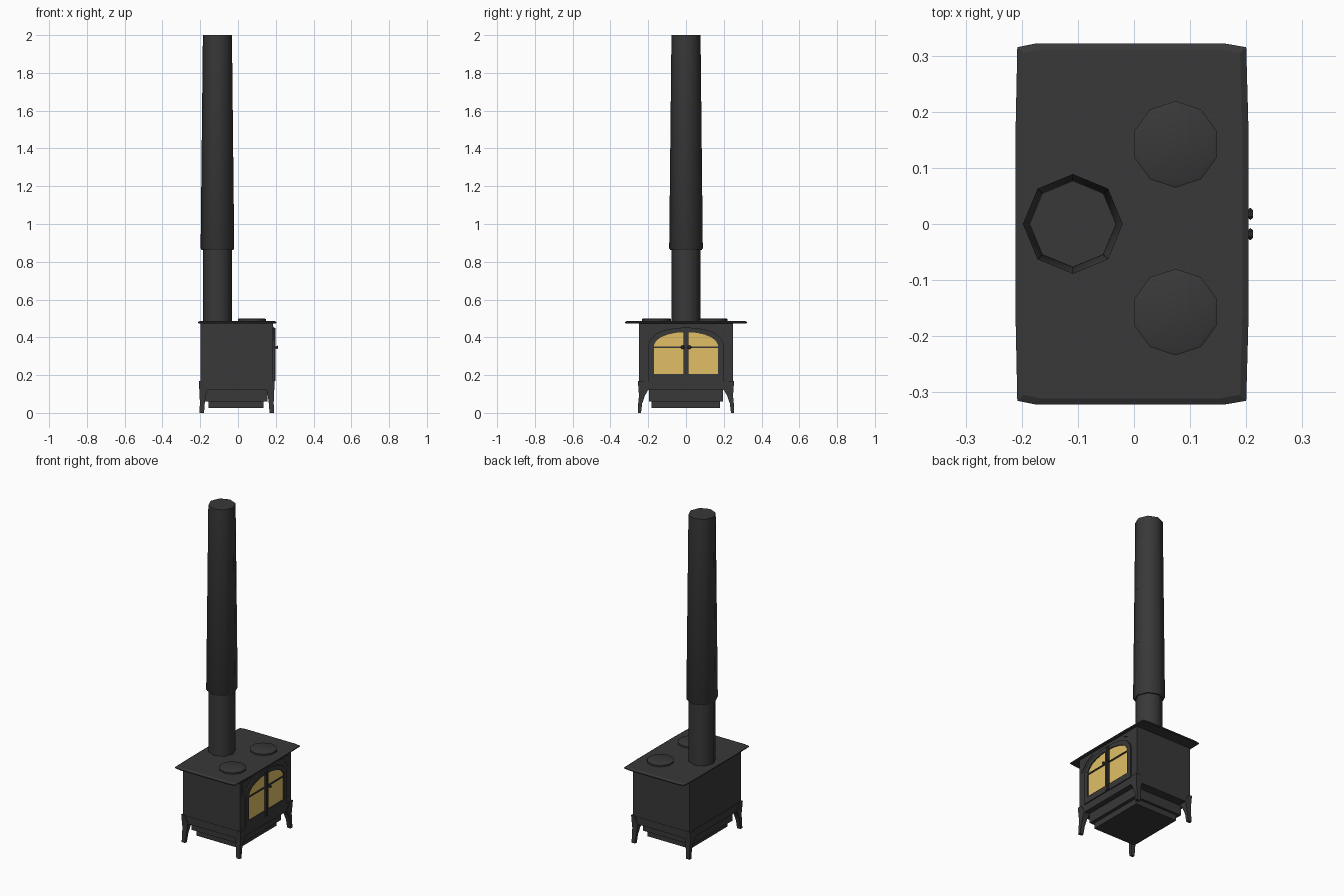
import bpy, bmesh
from math import sin, cos, pi, radians

if "Cube" in bpy.data.objects:
    bpy.data.objects.remove(bpy.data.objects["Cube"])


def material(name, rgb):
    m = bpy.data.materials.new(name)
    m.diffuse_color = (*rgb, 1)
    m.use_nodes = True
    m.node_tree.nodes["Principled BSDF"].inputs["Base Color"].default_value = m.diffuse_color
    return m


IRON = material("dark_iron", (0.04, 0.04, 0.04))
GLOW = material("amber_glass", (0.75, 0.52, 0.13))


def finish(name, bm, mat=IRON, smooth=None):
    bmesh.ops.recalc_face_normals(bm, faces=bm.faces)
    me = bpy.data.meshes.new(name)
    bm.to_mesh(me)
    bm.free()
    ob = bpy.data.objects.new(name, me)
    bpy.context.collection.objects.link(ob)
    me.materials.append(mat)
    if smooth:
        bpy.ops.object.select_all(action='DESELECT')
        ob.select_set(True)
        bpy.context.view_layer.objects.active = ob
        bpy.ops.object.shade_smooth_by_angle(angle=radians(smooth))
    return ob


def loft(name, rings, mat=IRON, smooth=None, closed=False):
    """Skin equal-length rings of points; cap the ends or close the loop."""
    bm = bmesh.new()
    vs = [[bm.verts.new(p) for p in r] for r in rings]
    pairs = list(zip(vs, vs[1:]))
    if closed:
        pairs.append((vs[-1], vs[0]))
    else:
        bm.faces.new(vs[0])
        bm.faces.new(vs[-1])
    n = len(vs[0])
    for a, b in pairs:
        for i in range(n):
            j = (i + 1) % n
            bm.faces.new((a[i], a[j], b[j], b[i]))
    return finish(name, bm, mat, smooth)


def rect(x0, x1, y0, y1, z):
    return [(x0, y0, z), (x1, y0, z), (x1, y1, z), (x0, y1, z)]


def box(name, x, y, z, mat=IRON):
    return loft(name, [rect(*x, *y, z[0]), rect(*x, *y, z[1])], mat)


def lathe(name, cx, cy, profile, sides, smooth):
    rings = [[(cx + r * cos(pi / 2 + 2 * pi * i / sides),
               cy + r * sin(pi / 2 + 2 * pi * i / sides), z)
              for i in range(sides)] for r, z in profile]
    return loft(name, rings, IRON, smooth)


# Firebox, skirt and stepped ash pan
box("firebox", (-0.198, 0.186), (-0.248, 0.248), (0.12, 0.478))
box("base_skirt", (-0.202, 0.190), (-0.250, 0.250), (0.12, 0.165))
box("ash_step", (-0.177, 0.156), (-0.197, 0.195), (0.06, 0.121))
box("ash_pan", (-0.155, 0.135), (-0.182, 0.179), (0.025, 0.061))

# Top plate with slightly bowed outline and bevelled upper edge
half = [(0.204, 0.17), (0.200, 0.315), (0.160, 0.322),
        (-0.174, 0.322), (-0.208, 0.315), (-0.211, 0.17)]
outline = half + [(x, -y) for x, y in reversed(half)]


def plate_ring(inset, z):
    return [(-0.003 + (x + 0.003) * (1 - inset / 0.207),
             y * (1 - inset / 0.32), z) for x, y in outline]


loft("top_plate", [plate_ring(0.004, 0.473), plate_ring(0, 0.477),
                   plate_ring(0, 0.481), plate_ring(0.011, 0.487)])

# Hot plates
for label, y in (("left", -0.157), ("right", 0.142)):
    lathe(label + "_hot_plate", 0.074, y,
          [(0.077, 0.48), (0.077, 0.497), (0.07, 0.5)], 10, 60)

# Stove pipe: straight lower length, tapering sleeve above
lathe("lower_pipe", -0.109, 0, [(0.076, 0.48), (0.076, 0.88)], 8, 50)
lathe("upper_pipe", -0.109, 0,
      [(0.083, 0.862), (0.089, 0.872), (0.077, 2.0)], 8, 50)

# Splayed legs: sections as outer x, inner x, outer y, inner y, height
leg = [(0.196, 0.172, 0.255, 0.238, 0), (0.194, 0.168, 0.253, 0.232, 0.05),
       (0.195, 0.163, 0.249, 0.218, 0.09), (0.197, 0.156, 0.251, 0.200, 0.122),
       (0.199, 0.175, 0.255, 0.225, 0.168)]
for end, sx, ox in (("front", 1, -0.005), ("back", -1, -0.008)):
    for side, sy in (("left", -1), ("right", 1)):
        loft(f"{end}_{side}_leg",
             [rect(sx * a + ox, sx * b + ox, sy * c, sy * d, z)
              for a, b, c, d, z in leg], IRON, 35)

# Arched double doors
outer = [(0.001, 0.167), (0.2, 0.167), (0.2, 0.36), (0.188, 0.39),
         (0.162, 0.417), (0.115, 0.438), (0.06, 0.449), (0.001, 0.452)]
inner = [(0.013, 0.205), (0.17, 0.205), (0.17, 0.358), (0.16, 0.378),
         (0.138, 0.398), (0.1, 0.414), (0.055, 0.424), (0.013, 0.427)]
for side, s in (("left", -1), ("right", 1)):
    def ring(points, x):
        return [(x, s * y, z) for y, z in points]

    def span(a, b):
        return tuple(sorted((s * a, s * b)))

    loft(side + "_door_frame",
         [ring(outer, 0.184), ring(outer, 0.194),
          ring(inner, 0.194), ring(inner, 0.184)], closed=True)
    loft(side + "_window", [ring(inner, 0.184), ring(inner, 0.188)], GLOW)
    box(side + "_window_bar", (0.185, 0.193), span(0.01, 0.172), (0.344, 0.352))
    box(side + "_door_stile", (0.185, 0.198), span(0.001, 0.013), (0.17, 0.45))
    # Raised corner panel beside the arch
    corner = [(0.228, 0.38), (0.228, 0.458), (0.13, 0.458),
              (0.185, 0.432), (0.212, 0.40)]
    loft(side + "_corner_panel", [ring(corner, 0.184), ring(corner, 0.189)])
    # Door knob
    loft(side + "_knob",
         [[(x, s * 0.018 + r * cos(pi * i / 3), 0.347 + r * sin(pi * i / 3))
           for i in range(6)]
          for x, r in ((0.195, 0.005), (0.202, 0.006), (0.207, 0.011), (0.212, 0.007))],
         IRON, 40)
